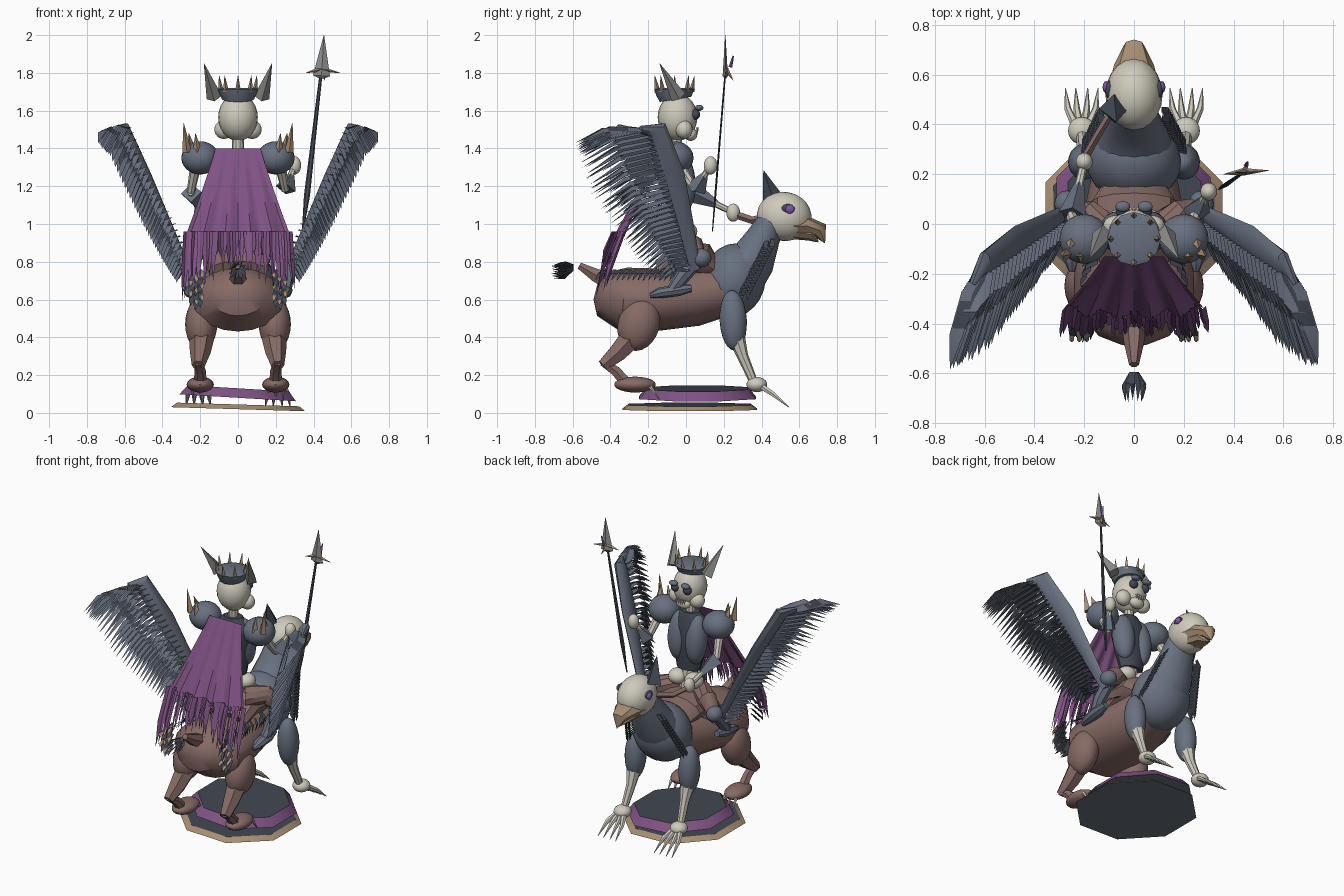
import bpy, bmesh, math, random
from mathutils import Vector as V, Matrix

random.seed(4)
if "Cube" in bpy.data.objects:
    bpy.data.objects.remove(bpy.data.objects["Cube"])

def material(name, r, g, b):
    m = bpy.data.materials.new(name)
    m.use_nodes = True
    m.diffuse_color = (r, g, b, 1)
    m.node_tree.nodes["Principled BSDF"].inputs["Base Color"].default_value = (r, g, b, 1)
    return m

ivory = material("ivory", .62, .59, .5)
slate = material("slate", .14, .165, .215)
dark = material("dark_feather", .055, .065, .085)
brown = material("brown_hide", .24, .145, .13)
purple = material("purple_cloth", .215, .085, .23)
tan = material("tan_horn", .39, .27, .17)
steel = material("grey_steel", .26, .26, .25)
violet = material("violet_eye", .22, .09, .4)

def finish(name, bm, *mats):
    mesh = bpy.data.meshes.new(name)
    bm.to_mesh(mesh)
    bm.free()
    ob = bpy.data.objects.new(name, mesh)
    bpy.context.collection.objects.link(ob)
    for m in mats:
        mesh.materials.append(m)
    bpy.ops.object.select_all(action='DESELECT')
    ob.select_set(True)
    bpy.context.view_layer.objects.active = ob
    bpy.ops.object.shade_smooth_by_angle(angle=math.radians(35))

def ball(name, mat, loc, size, tilt=0):
    bm = bmesh.new()
    bmesh.ops.create_uvsphere(bm, u_segments=20, v_segments=12, radius=1)
    bm.transform(Matrix.Translation(loc) @ Matrix.Rotation(tilt, 4, 'X') @ Matrix.Diagonal((*size, 1)))
    finish(name, bm, mat)

# Loft of elliptical rings (x-ish radius, other radius) along a path
def add_tube(bm, pts, radii, sides=10):
    pts = [V(p) for p in pts]
    rings = []
    for i, p in enumerate(pts):
        t = (pts[min(i + 1, len(pts) - 1)] - pts[max(i - 1, 0)]).normalized()
        ref = V((1, 0, 0)) if abs(t.x) < .9 else V((0, 1, 0))
        u = (ref - t * t.dot(ref)).normalized()
        v = t.cross(u)
        r = radii[i] if isinstance(radii[i], tuple) else (radii[i], radii[i])
        angles = [math.tau * k / sides for k in range(sides)]
        rings.append([bm.verts.new(p + u * r[0] * math.cos(a) + v * r[1] * math.sin(a)) for a in angles])
    for a, b in zip(rings, rings[1:]):
        for k in range(sides):
            n = (k + 1) % sides
            bm.faces.new((a[k], a[n], b[n], b[k]))
    bm.faces.new(rings[0][::-1])
    bm.faces.new(rings[-1])

def tube(name, mat, pts, radii, sides=10):
    bm = bmesh.new()
    add_tube(bm, pts, radii, sides)
    finish(name, bm, mat)

def spikes(name, mat, pairs, radius, sides=6):
    bm = bmesh.new()
    for base, tip in pairs:
        add_tube(bm, (base, tip), (radius, .001), sides)
    finish(name, bm, mat)

# Curved flat feather or rag, pointed at the tip
def add_blade(bm, base, tip, side, bend):
    base, tip, side, bend = V(base), V(tip), V(side), V(bend)
    mid = base.lerp(tip, .55) + bend
    a, b = bm.verts.new(base - side * .8), bm.verts.new(base + side * .8)
    c, d = bm.verts.new(mid - side), bm.verts.new(mid + side)
    e = bm.verts.new(tip)
    bm.faces.new((a, b, d, c))
    bm.faces.new((c, d, e))

# Base: two faceted plates with coloured rims and dark tops
def plate(name, y, z, height, r1, r2, rim, tilt):
    bm = bmesh.new()
    bmesh.ops.create_cone(bm, cap_ends=True, segments=8, radius1=r1, radius2=r2, depth=height)
    for f in bm.faces:
        f.material_index = 1 if abs(f.normal.z) < .95 else 2 if f.normal.z > 0 else 0
    bm.transform(Matrix.Translation((0, y, z)) @ Matrix.Rotation(tilt, 4, 'Y') @ Matrix.Rotation(math.pi / 8, 4, 'Z'))
    finish(name, bm, slate, rim, dark)
plate("base_lower", .02, .032, .025, .385, .35, tan, .03)
plate("base_upper", .06, .105, .05, .335, .29, purple, .06)

# Beast body, chest, neck and head
tube("body", brown, [(0, -.48, .64), (0, -.44, .63), (0, -.33, .6), (0, -.15, .6), (0, .05, .62), (0, .2, .65)],
     [(.06, .04), (.15, .12), (.24, .17), (.24, .165), (.2, .16), (.17, .14)], 20)
ball("chest", slate, (0, .25, .7), (.19, .17, .2), -.3)
tube("neck", slate, [(0, .24, .7), (0, .36, .82), (0, .41, .93), (0, .46, 1.03)],
     [(.18, .17), (.14, .12), (.11, .09), (.09, .07)], 16)
ball("beast_head", ivory, (0, .52, 1.04), (.115, .145, .13), -.15)
tube("beak_upper", tan, [(0, .56, .99), (0, .64, .99), (0, .71, .965), (0, .735, .9)],
     [(.1, .055), (.08, .05), (.045, .045), (.002, .002)], 8)
tube("beak_lower", tan, [(0, .56, .96), (0, .66, .945), (0, .7, .905)], [(.075, .04), (.055, .035), (.003, .003)], 8)
spikes("ear", dark, [((-.08, .465, 1.12), (-.07, .41, 1.285))], .06, 4)
tube("saddle", brown, [(0, -.14, .75), (0, -.02, .81), (0, .09, .8), (0, .17, .74)],
     [(.16, .06), (.17, .1), (.17, .1), (.12, .04)], 12)

# Tail with tuft
tube("tail", brown, [(0, -.4, .69), (0, -.48, .73), (0, -.565, .78)], [.05, .04, .02], 6)
bm = bmesh.new()
for i in range(33):
    a = math.tau * i / 11
    off = V((math.cos(a), 0, math.sin(a)))
    add_blade(bm, V((0, -.595, .77)) + off * .012, V((0, -.67 - .05 * random.random(), .745)) + off * .035,
              (.009, 0, .006), off * .016)
finish("tail_tuft", bm, dark)

for s, word in ((1, "left"), (-1, "right")):
    P = lambda x, y, z: V((s * x, y, z))
    # Beast eyes
    ball(word + "_eye_socket", dark, P(.1, .54, 1.08), (.018, .036, .026))
    ball(word + "_beast_eye", violet, P(.112, .55, 1.077), (.014, .024, .022))
    # Hind leg
    ball(word + "_thigh", brown, P(.195, -.25, .47), (.085, .11, .145), -.3)
    tube(word + "_hind_shin", brown, [P(.19, -.27, .42), P(.2, -.36, .32), P(.21, -.44, .25)], [.07, .055, .035], 6)
    tube(word + "_hind_hock", brown, [P(.21, -.44, .27), P(.2, -.37, .22), P(.2, -.31, .15)], [.025, .03, .035], 6)
    ball(word + "_hind_foot", brown, P(.2, -.27, .15), (.072, .11, .042))
    spikes(word + "_hind_claws", ivory, [(P(x, -.19, .14), P(x, -.14, .07)) for x in (.16, .2, .24)], .012)
    # Foreleg with bony talons
    ball(word + "_fore_thigh", slate, P(.2, .25, .49), (.065, .072, .16), .05)
    tube(word + "_fore_shin", ivory, [P(.2, .26, .42), P(.2, .3, .3), P(.21, .36, .16)], [.05, .03, .022], 8)
    ball(word + "_fore_foot", ivory, P(.21, .375, .15), (.055, .055, .04))
    bm = bmesh.new()
    for x in (-.055, -.02, .02, .055):
        add_tube(bm, [P(.21 + x * .5, .4, .14), P(.21 + x, .46, .1), P(.21 + x * 1.2, .545, .03)], [.018, .014, .002], 6)
    finish(word + "_talons", bm, ivory)

    # Wing: tapered arm with stacked, slat-like feathers swept back
    edge = [P(.27, .05, .76), P(.37, -.01, 1.0), P(.48, -.08, 1.25), P(.6, -.16, 1.5), P(.65, -.24, 1.5)]
    tube(word + "_wing_arm", slate, edge, [(.02, .03), (.02, .05), (.025, .075), (.03, .06), (.015, .02)], 8)
    ball(word + "_wing_joint", slate, P(.27, .08, .82), (.05, .055, .05))
    for layer, mat, count, reach, out in (("primary", slate, 40, 1, .02), ("secondary", dark, 38, .8, .015),
                                          ("covert", slate, 30, .5, -.015)):
        bm = bmesh.new()
        for i in range(count):
            t = i / (count - 1)
            f = min(t * 4, 3.999)
            base = edge[int(f)].lerp(edge[int(f) + 1], f % 1) + P(out, -.03, 0)
            length = reach * (.17 + .2 * min(1, t * 1.7) - .06 * max(0, t - .75) * 4) * random.uniform(.95, 1.03)
            drop = reach * (.07 + .35 * t * (1 - t))
            tip = base + P(.07 * reach * (.5 + .5 * t), -length, -drop)
            add_blade(bm, base, tip, P(.028, 0, -.012), P(.005, 0, .035))
        finish(word + "_" + layer + "_feathers", bm, mat)

    # Hanging trappings and body feather tufts
    bm = bmesh.new()
    for i in range(18):
        y = -.43 + .028 * i
        add_blade(bm, P(.16 + .03 * math.sin(i), y, .76), P(.21, y - .05, .7), (0, .012, 0), P(.015, 0, .01))
    for i in range(14):
        z = .76 - .012 * i
        add_blade(bm, P(.2 + .02 * (i % 3), -.41, z), P(.2 + .025 * (i % 3), -.46, z - .06), (.013, 0, 0), (0, -.01, 0))
    for i in range(30):
        t = i / 29
        base = P(.18 - .07 * t, .3 + .13 * t + .03 * (i % 2), .66 + .26 * t)
        add_blade(bm, base, base + P(.03, -.01, -.07), (0, .014, 0), P(.015, 0, 0))
    finish(word + "_trim_feathers", bm, dark)
    bm = bmesh.new()
    for i in range(8):
        z = .75 - .02 * i
        add_blade(bm, P(.19 + .03 * (i % 3), -.43, z), P(.19 + .03 * (i % 3), -.475, z - .04), (.01, 0, 0), (0, -.012, 0))
    finish(word + "_trapping_scales", bm, tan)

    # Rider legs
    tube(word + "_rider_thigh", brown, [P(.08, -.04, .88), P(.19, .04, .88), P(.25, .06, .82)], [.07, .06, .045])
    tube(word + "_rider_shin", slate, [P(.25, .06, .82), P(.26, -.02, .72), P(.25, -.08, .64)], [.045, .04, .03], 8)
    tube(word + "_boot", slate, [P(.25, -.19, .62), P(.25, -.14, .635), P(.25, -.04, .65), P(.25, .03, .66)],
         [.012, (.035, .028), (.04, .032), .02], 8)
    ball(word + "_hip_bone", ivory, P(.06, 0, .96), (.06, .06, .05))
    # Chest plates and pauldrons with spikes
    ball(word + "_chest_plate", slate, P(.065, -.02, 1.23), (.07, .07, .16), .1)
    ball(word + "_pauldron", slate, P(.2, -.06, 1.35), (.1, .1, .088))
    spikes(word + "_pauldron_spikes", tan, [(P(.215, -.13, 1.38), P(.225, -.13, 1.48)),
           (P(.27, -.12, 1.38), P(.288, -.13, 1.535)), (P(.25, -.07, 1.4), P(.26, -.1, 1.48))], .025, 4)
    # Skull details
    ball(word + "_cheek", ivory, P(.075, -.01, 1.5), (.05, .045, .05))
    ball(word + "_skull_eye", dark, P(.045, .05, 1.58), (.028, .025, .028))
    ball(word + "_brow", slate, P(.045, .07, 1.615), (.03, .022, .016))
    spikes(word + "_crown_horn", steel, [(P(.125, -.04, 1.67), P(.18, -.14, 1.85))], .042, 4)

# Rider torso and skull
tube("torso", dark, [(0, -.03, 1.02), (0, -.04, 1.15), (0, -.05, 1.32), (0, -.05, 1.4)],
     [(.08, .055), (.11, .07), (.14, .08), (.06, .05)], 14)
tube("spine", ivory, [(0, -.03, .88), (0, -.04, 1.04), (0, -.05, 1.46)], [.06, .045, .03])
ball("skull", ivory, (0, -.045, 1.565), (.105, .105, .125))
ball("jaw", ivory, (0, .025, 1.475), (.05, .035, .035))
spikes("teeth", ivory, [((x, .06, 1.51), (x, .062, 1.48)) for x in (-.03, -.015, 0, .015, .03)], .008, 4)
tube("crown_band", slate, [(0, -.055, 1.66), (0, -.06, 1.69), (0, -.06, 1.712), (0, -.06, 1.72)],
     [.085, .098, .108, .09], 12)
spikes("crown_points", tan, [((.09 * math.sin(a), -.06 + .09 * math.cos(a), 1.7),
       (.1 * math.sin(a), -.06 + .105 * math.cos(a), 1.785)) for a in [math.tau * k / 8 for k in range(8)]], .016, 4)

# Arms, hands and rein
arms = (("left", [V((.22, -.05, 1.33)), V((.25, .05, 1.18)), V((.3, .13, 1.31))]),
        ("right", [V((-.22, -.05, 1.33)), V((-.25, .03, 1.17)), V((-.2, .25, 1.06))]))
for word, (shoulder, elbow, hand) in arms:
    tube(word + "_upper_arm", ivory, (shoulder, elbow), [.03, .022], 8)
    tube(word + "_forearm", ivory, (elbow, hand), [.02, .016], 8)
    tube(word + "_bracer", slate, (elbow.lerp(hand, .05), elbow.lerp(hand, .6)), [.055, .02], 4)
    ball(word + "_hand", ivory, hand, (.034, .036, .048))
tube("rein", brown, [(-.2, .26, 1.05), (-.15, .35, 1.02), (-.09, .45, 1.04)], [(.015, .02)] * 3, 4)

# Spear with crossed blades
tube("spear_shaft", dark, [(.342, .14, .96), (.365, .155, 1.15), (.44, .208, 1.8)],
     [(.004, .003), (.016, .006), (.008, .005)], 6)
tube("spear_head", steel, [(.44, .208, 1.77), (.442, .208, 1.785), (.455, .208, 2)],
     [(.01, .005), (.045, .014), (.001, .001)], 4)
spikes("spear_guard", tan, [((.44, .21, 1.82), (.54, .215, 1.8)), ((.44, .21, 1.82), (.36, .2, 1.8)),
       ((.44, .21, 1.82), (.46, .25, 1.76))], .015, 4)
tube("spear_ribbon", violet, [(.45, .235, 1.83), (.455, .25, 1.89)], [.01, .004], 4)

# Cape with folds and long tattered hem
def cape_point(u, t):
    fold = .018 * t * math.cos(u * 14)
    return V((u * (.12 + .16 * t ** 1.1), -.13 - .21 * t - .03 * t * (1 - u * u) + fold, 1.4 - .47 * t))
bm = bmesh.new()
cols, rows = 24, 8
grid = [[bm.verts.new(cape_point(-1 + 2 * c / cols, r / rows)) for c in range(cols + 1)] for r in range(rows + 1)]
for r in range(rows):
    for c in range(cols):
        bm.faces.new((grid[r][c], grid[r][c + 1], grid[r + 1][c + 1], grid[r + 1][c]))
for c in range(38):
    u = -1 + 2 * c / 37
    p = cape_point(u, 1) + V((0, 0, .03))
    length = random.uniform(.1, .22) + .25 * min(abs(u), .85) ** 2
    drift = .05 * u * length
    twist = random.uniform(-.014, .014)
    add_blade(bm, p, p + V((drift + random.uniform(-.01, .01), -.32 * length, -length)), (.011, twist, 0), (0, -.01, 0))
finish("cape", bm, purple)
